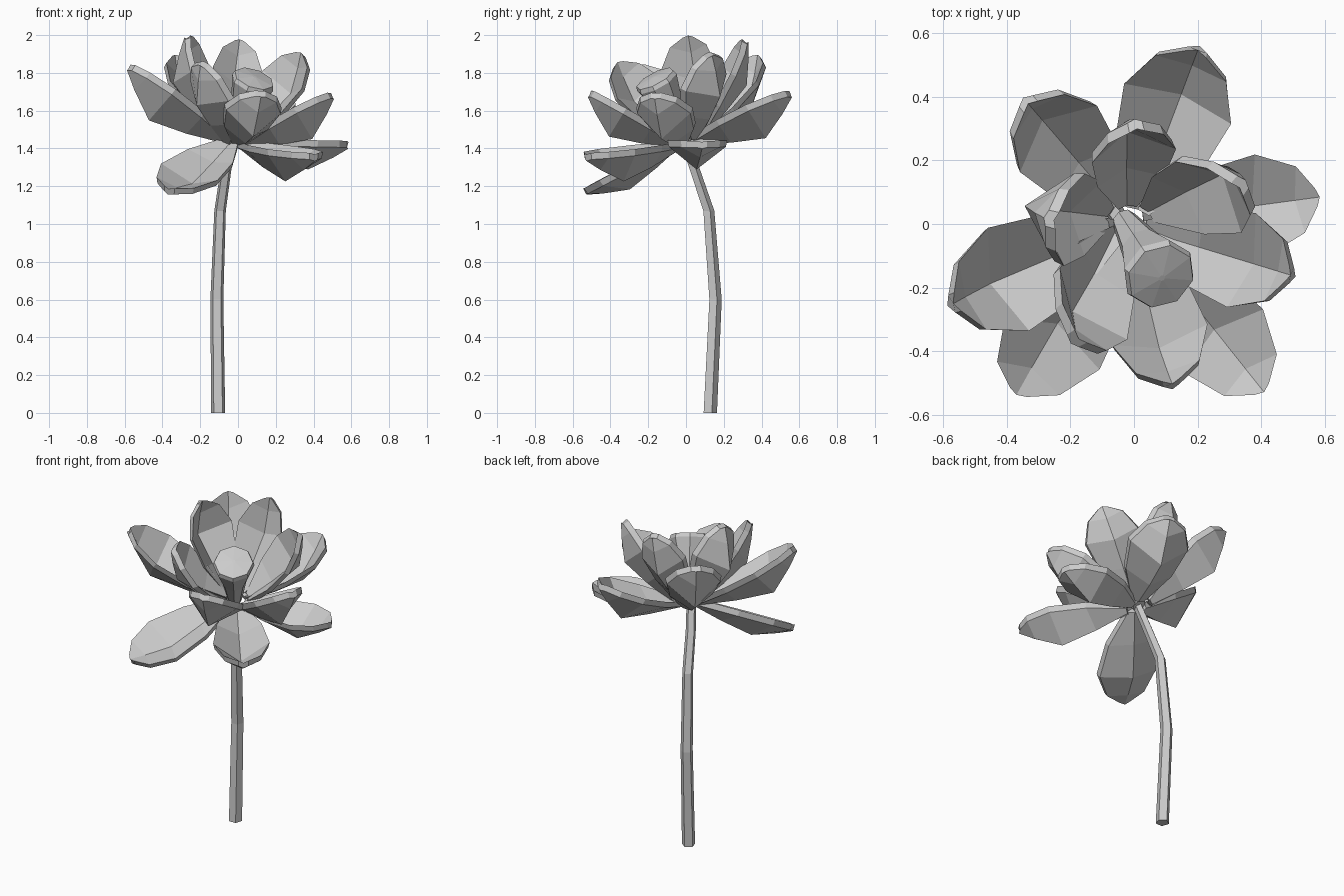
import bpy, bmesh, math
from mathutils import Vector, Matrix

if "Cube" in bpy.data.objects:
    bpy.data.objects.remove(bpy.data.objects["Cube"])


def make_object(name, bm):
    bmesh.ops.recalc_face_normals(bm, faces=bm.faces)
    me = bpy.data.meshes.new(name)
    bm.to_mesh(me)
    bm.free()
    ob = bpy.data.objects.new(name, me)
    bpy.context.collection.objects.link(ob)
    return ob


def loft(name, rings):
    """Closed skin through rings of equal point count."""
    bm = bmesh.new()
    rows = [[bm.verts.new(p) for p in r] for r in rings]
    n = len(rows[0])
    for a, b in zip(rows, rows[1:]):
        for i in range(n):
            j = (i + 1) % n
            bm.faces.new((a[i], a[j], b[j], b[i]))
    bm.faces.new(rows[0])
    bm.faces.new(rows[-1])
    return make_object(name, bm)


def petal(name, base, tip, half, keel, roll=0.0, thick=0.035):
    """Cupped petal: flat rim on the base-tip line, folded midrib dropped by keel."""
    base, tip = Vector(base), Vector(tip)
    axis = tip - base
    d = axis.normalized()
    s = d.cross(Vector((0, 0, 1))).normalized()
    s = Matrix.Rotation(-math.radians(roll), 3, d) @ s
    n = s.cross(d)
    # rim position, midrib position, width, depth
    prof = [(0.0, 0.0, 0.22, 0.10), (0.34, 0.30, 0.8, 0.6),
            (0.67, 0.62, 1.0, 1.0), (0.89, 0.86, 0.66, 0.45),
            (0.98, 1.0, 0.18, 0.05)]
    rings = []
    for tr, tm, w, dep in prof:
        r, m = base + axis * tr, base + axis * tm
        side, drop = s * half * w, n * keel * dep
        t = n * thick
        rings.append([r + side, m - drop, r - side,
                      r - side * 0.95 - t, m - drop - t, r + side * 0.95 - t])
    return loft(name, rings)


# Stem: five-sided bent tube
stem_path = [(-0.105, 0.125, 0, .039), (-0.112, 0.153, 0.6, .036),
             (-0.095, 0.118, 1.07, .032), (-0.062, 0.04, 1.3, .03),
             (-0.03, -0.01, 1.46, .028)]
loft("stem", [[(x + r * math.cos(a), y + r * math.sin(a), z)
               for a in [math.radians(18 + 72 * k) for k in range(5)]]
              for x, y, z, r in stem_path])

# Petals: base, tip, half width, midrib depth, roll
petals = [
    # lower drooping ring
    ("low_petal_left", (-.03, -.05, 1.45), (-.37, -.54, 1.19), .175, .085, 16),
    ("low_petal_front", (.02, -.04, 1.44), (.41, -.53, 1.375), .16, .14, 0),
    ("low_petal_right", (.03, .01, 1.45), (.585, .085, 1.44), .16, .12, 0),
    # middle ring
    ("mid_petal_left", (-.05, -.02, 1.47), (-.565, -.25, 1.85), .175, .155, 4),
    ("mid_petal_front", (.0, -.04, 1.45), (.12, -.50, 1.71), .155, .135, 5),
    ("mid_petal_right", (.03, -.02, 1.45), (.49, -.16, 1.70), .155, .14, 0),
    ("mid_petal_back", (.01, .04, 1.47), (.20, .545, 1.71), .18, .145, 0),
    ("mid_petal_back_left", (-.05, .05, 1.47), (-.33, .375, 1.90), .16, .14, 0),
    # inner ring
    ("inner_petal_front", (-.04, -.03, 1.45), (-.17, -.36, 1.86), .165, .10, 32),
    ("inner_petal_left", (-.07, .02, 1.48), (-.245, .01, 2.0), .15, .145, 17),
    ("inner_petal_back", (-.02, .05, 1.48), (.01, .295, 1.98), .135, .10, -18),
    ("inner_petal_right", (.04, .03, 1.47), (.33, .11, 1.91), .16, .11, -32),
]
for name, base, tip, half, keel, roll in petals:
    petal(name, base, tip, half, keel, roll)

# Seed pod: eight-sided tapering cup tilted to the front right
foot, head = Vector((-.03, .01, 1.44)), Vector((.085, -.165, 1.77))
ax = (head - foot).normalized()
rot = ax.to_track_quat('Z', 'Y')
pod = []
for t, r in [(0, .04), (.5, .07), (.94, .118), (1.0, .11), (1.03, .01)]:
    c = foot.lerp(head, t)
    pod.append([c + rot @ Vector((r * math.cos(k * math.pi / 4), r * math.sin(k * math.pi / 4), 0))
                for k in range(8)])
loft("seed_pod", pod)
